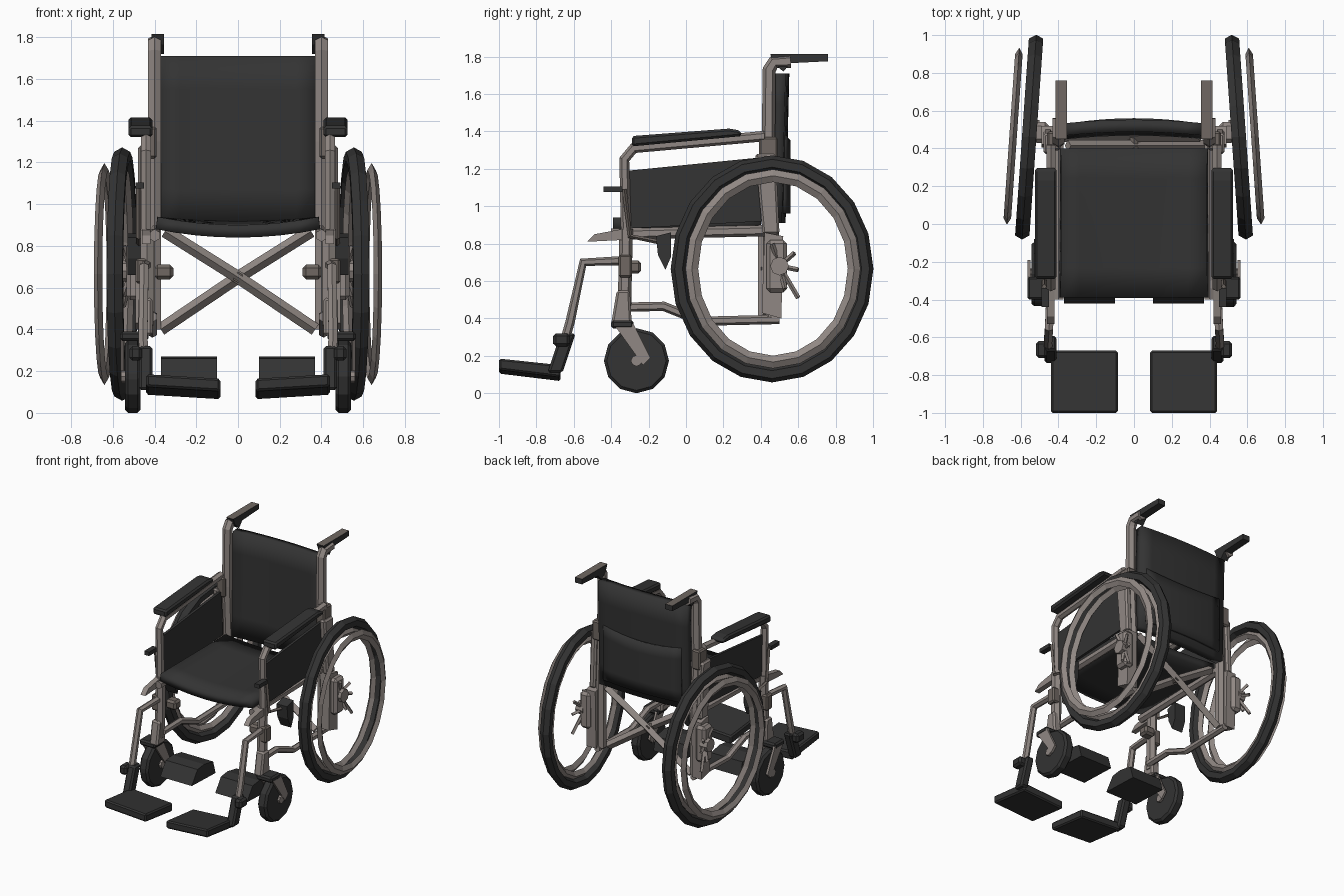
import bpy, bmesh, math
from mathutils import Vector, Matrix

if "Cube" in bpy.data.objects:
    bpy.data.objects.remove(bpy.data.objects["Cube"])


def material(name, rgb):
    m = bpy.data.materials.new(name)
    m.use_nodes = True
    m.diffuse_color = (*rgb, 1)
    b = m.node_tree.nodes["Principled BSDF"]
    b.inputs["Base Color"].default_value = (*rgb, 1)
    b.inputs["Roughness"].default_value = 0.8
    return m


DARK = material("dark_vinyl", (0.033, 0.033, 0.033))
METAL = material("warm_grey_metal", (0.28, 0.245, 0.228))
BROWN = material("dull_brown_metal", (0.16, 0.137, 0.122))


def finish(name, bm, mat):
    bmesh.ops.recalc_face_normals(bm, faces=bm.faces)
    me = bpy.data.meshes.new(name)
    bm.to_mesh(me)
    bm.free()
    me.materials.append(mat)
    ob = bpy.data.objects.new(name, me)
    bpy.context.collection.objects.link(ob)
    return ob


def bevel(ob, width):
    mod = ob.modifiers.new("soft_edges", "BEVEL")
    mod.width = width
    mod.segments = 1


def prism(name, x0, x1, outline, mat, edge=0):
    """Extrude a (y, z) outline from x0 to x1."""
    bm = bmesh.new()
    f = bm.faces.new([bm.verts.new((x0, y, z)) for y, z in outline])
    new = bmesh.ops.extrude_face_region(bm, geom=[f])["geom"]
    for v in new:
        if isinstance(v, bmesh.types.BMVert):
            v.co.x = x1
    ob = finish(name, bm, mat)
    if edge:
        bevel(ob, edge)
    return ob


def box(name, x, y, z, mat, edge=0):
    """Box from three (low, high) ranges."""
    return prism(name, *x, [(y[0], z[0]), (y[1], z[0]), (y[1], z[1]), (y[0], z[1])], mat, edge)


def tube(name, points, r, mat, sides=6):
    """Straight-segment tube with mitred joints along a path."""
    pts = [Vector(p) for p in points]
    bm = bmesh.new()
    rings = []
    for i, p in enumerate(pts):
        a = (p - pts[i - 1]).normalized() if i else None
        b = (pts[i + 1] - p).normalized() if i < len(pts) - 1 else None
        d = ((a or b) + (b or a)).normalized()
        side = d.cross(Vector((1, 0, 0)))
        if side.length < 0.3:
            side = d.cross(Vector((0, 1, 0)))
        side.normalize()
        up = d.cross(side)
        rings.append([bm.verts.new(p + r * (side * math.cos(t) + up * math.sin(t)))
                      for t in (2 * math.pi * k / sides for k in range(sides))])
    for q, w in zip(rings, rings[1:]):
        for k in range(sides):
            n = (k + 1) % sides
            bm.faces.new((q[k], q[n], w[n], w[k]))
    bm.faces.new(rings[0])
    bm.faces.new(rings[-1])
    return finish(name, bm, mat)


def ring(name, center, ry, rz, half_r, half_x, mat, yaw, sides=6, segs=20):
    """Oval hoop around the x axis, turned slightly by a shear of x along y."""
    bm = bmesh.new()
    loops = []
    for i in range(segs):
        t = 2 * math.pi * i / segs
        loop = []
        for k in range(sides):
            u = 2 * math.pi * k / sides
            dr, dx = half_r * math.cos(u), half_x * math.sin(u)
            y, z = (ry + dr) * math.cos(t), (rz + dr) * math.sin(t)
            loop.append(bm.verts.new(Vector(center) + Vector((dx + yaw * y, y, z))))
        loops.append(loop)
    for i in range(segs):
        a, b = loops[i], loops[(i + 1) % segs]
        for k in range(sides):
            n = (k + 1) % sides
            bm.faces.new((a[k], a[n], b[n], b[k]))
    return finish(name, bm, mat)


def disc(name, center, r, depth, mat, segs=12):
    bm = bmesh.new()
    bmesh.ops.create_cone(bm, cap_ends=True, segments=segs, radius1=r, radius2=r, depth=depth,
                          matrix=Matrix.Translation(center) @ Matrix.Rotation(math.pi / 2, 4, "Y"))
    return finish(name, bm, mat)


def sheet(name, shape, thick, mat, nx=8, ny=5):
    """Curved cloth panel; shape maps (u, v) in -1..1 to a point."""
    bm = bmesh.new()
    g = [[bm.verts.new(shape(2 * i / nx - 1, 2 * j / ny - 1)) for i in range(nx + 1)]
         for j in range(ny + 1)]
    for j in range(ny):
        for i in range(nx):
            bm.faces.new((g[j][i], g[j][i + 1], g[j + 1][i + 1], g[j + 1][i]))
    ob = finish(name, bm, mat)
    mod = ob.modifiers.new("thickness", "SOLIDIFY")
    mod.thickness = thick
    mod.offset = 0
    bpy.context.view_layer.objects.active = ob
    ob.select_set(True)
    bpy.ops.object.shade_smooth_by_angle()
    ob.select_set(False)
    return ob


# Seat, backrest and rear pocket
sheet("seat", lambda u, v: (0.39 * u, 0.005 + 0.395 * v,
      0.91 - (0.03 - 0.01 * v) * (1 - u * u)), 0.06, DARK)
sheet("backrest", lambda u, v: (0.375 * u, 0.49 + 0.02 * (1 - u * u) + 0.01 * v,
                                1.31 + 0.40 * v), 0.065, DARK)
sheet("back_pocket", lambda u, v: (0.33 * u, 0.525 + 0.025 * (1 - u * u),
      1.17 + 0.21 * v - 0.03 * (1 - u * u) * (v > 0)), 0.02, DARK)

for s, side in ((1, "left_"), (-1, "right_")):
    def path(x, pts):
        return [(s * x, y, z) for y, z in pts]

    # Large wheel
    yaw = -0.07 * s
    hub = (s * 0.555, 0.46, 0.665)
    ring(side + "tire", hub, 0.50, 0.565, 0.042, 0.044, DARK, yaw)
    ring(side + "wheel_rim", hub, 0.44, 0.503, 0.03, 0.025, METAL, yaw, 4)
    ring(side + "push_rim", (s * 0.64, 0.465, 0.665), 0.434, 0.498, 0.034, 0.02, METAL, yaw, 4)
    disc(side + "wheel_hub", (s * 0.53, 0.5, 0.68), 0.05, 0.06, METAL, 8)
    for dy, dz in ((0.08, 0.07), (0.1, -0.02), (0.1, -0.17), (0.03, -0.12), (-0.04, 0.12)):
        tube(side + "hub_spike", [(s * 0.51, 0.5, 0.68), (s * 0.55, 0.5 + dy, 0.68 + dz)],
             0.013, METAL, 4)

    # Rear posts, axle plate and push handle
    tube(side + "rear_post", path(0.40, [(0.46, 0.40), (0.46, 0.9), (0.44, 1.3), (0.445, 1.73),
                                         (0.47, 1.77), (0.56, 1.775)]), 0.036, METAL)
    grip = prism(side + "hand_grip", s * 0.355, s * 0.415,
                 [(0.47, 1.765), (0.52, 1.72), (0.56, 1.765), (0.76, 1.775), (0.76, 1.815), (0.45, 1.815)], DARK)
    grip.data.materials.append(BROWN)
    for p in grip.data.polygons:
        p.material_index = int(p.normal.z > 0.9)
    prism(side + "axle_plate", s * 0.41, s * 0.49,
          [(0.405, 0.43), (0.51, 0.40), (0.52, 0.84), (0.42, 0.86)], METAL)
    box(side + "axle_block", (s * 0.45, s * 0.535), (0.43, 0.54), (0.54, 0.82), METAL, 0.02)
    box(side + "post_clamp", (s * 0.39, s * 0.46), (0.39, 0.49), (1.22, 1.37), BROWN, 0.01)
    prism(side + "rear_arm_post", s * 0.43, s * 0.48,
          [(0.41, 0.85), (0.50, 0.85), (0.48, 1.28), (0.37, 1.28)], METAL, 0.012)

    # Armrest and skirt panel
    tube(side + "armrest_tube", path(0.44, [(-0.32, 0.85), (-0.33, 1.25), (-0.28, 1.31), (0.42, 1.375)]),
         0.028, METAL)
    prism(side + "armrest_pad", s * 0.41, s * 0.525,
          [(-0.29, 1.32), (0.30, 1.375), (0.29, 1.405), (0.23, 1.415), (-0.29, 1.375)], DARK, 0.012)
    prism(side + "skirt_panel", s * 0.42, s * 0.44,
          [(-0.33, 0.88), (0.42, 0.92), (0.40, 1.26), (0.34, 1.255), (-0.31, 1.19)], DARK)

    # Side frame
    tube(side + "front_post", path(0.435, [(-0.33, 0.42), (-0.32, 0.88)]), 0.036, METAL)
    tube(side + "upper_rail", path(0.40, [(-0.40, 0.85), (0.46, 0.87)]), 0.03, METAL)
    tube(side + "lower_rail", path(0.41, [(-0.33, 0.46), (-0.12, 0.465), (0.08, 0.385), (0.5, 0.395)]),
         0.025, METAL)
    prism(side + "rail_end", s * 0.42, s * 0.46,
          [(-0.53, 0.81), (-0.33, 0.82), (-0.33, 0.88), (-0.49, 0.85)], METAL)
    box(side + "frame_clamp", (s * 0.43, s * 0.49), (-0.36, -0.29), (0.62, 0.74), BROWN, 0.01)

    # Brake lever and pad
    tube(side + "brake_lever", path(0.475, [(-0.10, 0.80), (-0.30, 0.84), (-0.33, 1.09)]), 0.013, BROWN, 4)
    box(side + "brake_knob", (s * 0.45, s * 0.49), (-0.44, -0.34), (1.075, 1.105), DARK)
    prism(side + "brake_pad", s * 0.44, s * 0.53,
          [(-0.16, 0.84), (-0.08, 0.86), (-0.08, 0.73), (-0.11, 0.66), (-0.15, 0.74)], DARK)
    box(side + "inner_latch", (s * 0.31, s * 0.40), (-0.32, -0.24), (0.64, 0.71), BROWN, 0.015)

    # Front caster and fork
    caster = (s * 0.505, -0.265, 0.174)
    bevel(disc(side + "caster_tire", caster, 0.174, 0.075, DARK), 0.015)
    disc(side + "caster_axle", caster, 0.03, 0.11, METAL, 8)
    for x in (0.45, 0.555):
        prism(side + "caster_fork", s * (x - 0.008), s * (x + 0.008),
              [(-0.38, 0.36), (-0.23, 0.15), (-0.19, 0.19), (-0.28, 0.37)], METAL)
    box(side + "fork_crown", (s * 0.43, s * 0.565), (-0.40, -0.28), (0.345, 0.39), DARK, 0.012)
    prism(side + "caster_stem", s * 0.41, s * 0.48,
          [(-0.40, 0.37), (-0.29, 0.37), (-0.30, 0.55), (-0.37, 0.55)], METAL, 0.012)

    # Footrest
    tube(side + "footrest_hanger", [(s * 0.44, -0.32, 0.71), (s * 0.45, -0.55, 0.70),
         (s * 0.455, -0.62, 0.38), (s * 0.45, -0.68, 0.17)], 0.025, METAL)
    prism(side + "footrest_clamp", s * 0.41, s * 0.475,
          [(-0.74, 0.11), (-0.66, 0.11), (-0.59, 0.32), (-0.67, 0.32)], DARK, 0.012)
    box(side + "clamp_knob", (s * 0.46, s * 0.52), (-0.71, -0.62), (0.25, 0.32), DARK, 0.015)
    plate = prism(side + "footplate", s * 0.085, s * 0.44,
                  [(-1.0, 0.105), (-0.67, 0.065), (-0.67, 0.13), (-1.0, 0.165)], DARK, 0.01)
    for v in plate.data.vertices:
        v.co.z += 0.06 * (abs(v.co.x) - 0.09)
    prism(side + "heel_block", s * 0.10, s * 0.37,
          [(-0.42, 0.16), (-0.13, 0.15), (-0.16, 0.25), (-0.27, 0.27), (-0.35, 0.26)], DARK)

    # Folding cross brace
    tube(side + "cross_brace", [(-s * 0.37, 0.44 + s * 0.025, 0.40), (0, 0.44 + s * 0.025, 0.65),
                                (s * 0.35, 0.44 + s * 0.025, 0.87)], 0.03, METAL, 4)

# Brace pivot
tube("brace_pivot", [(0, 0.40, 0.65), (0, 0.48, 0.65)], 0.025, BROWN)
